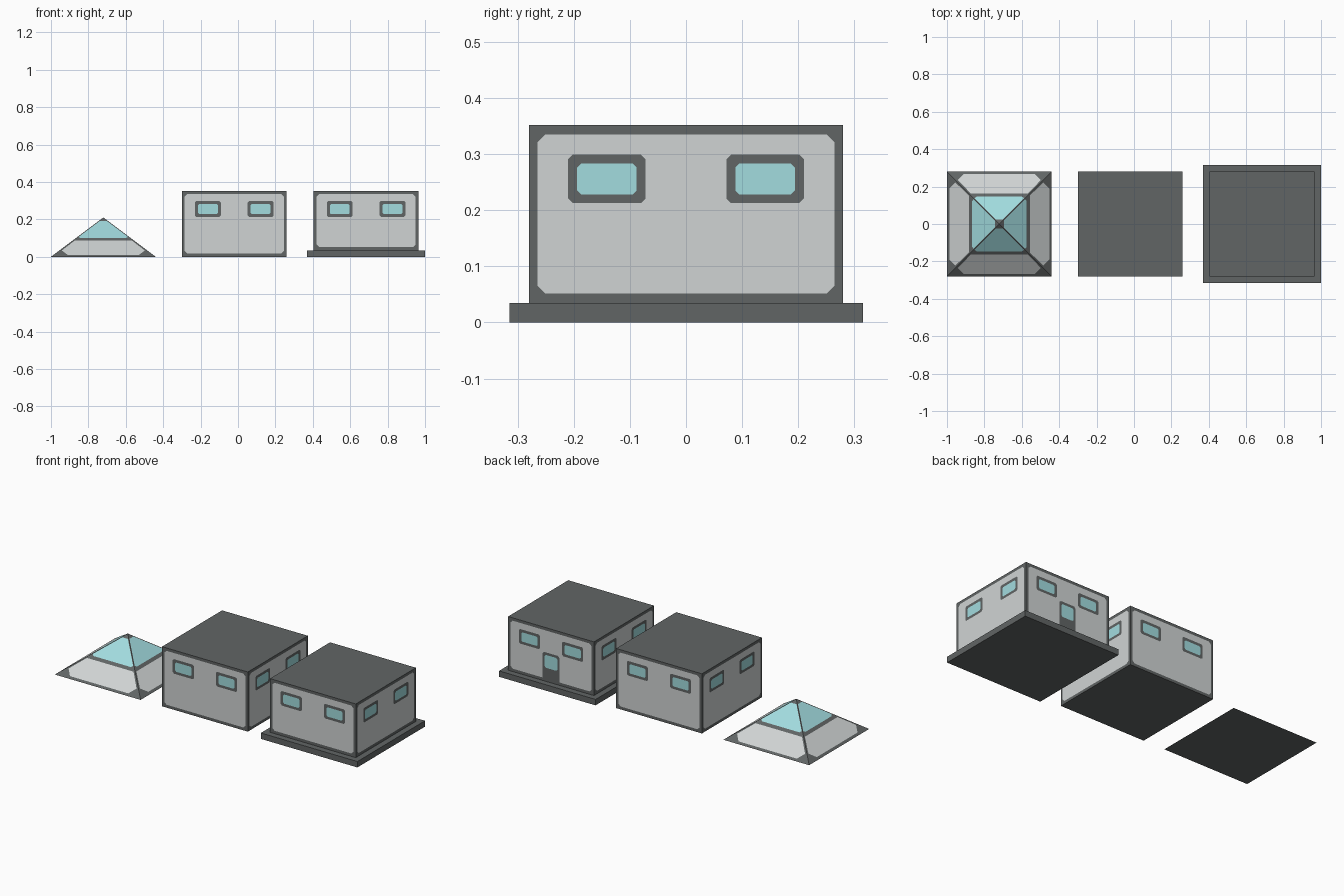
import bpy, bmesh, math
from mathutils import Vector, Matrix
from mathutils.geometry import delaunay_2d_cdt

if "Cube" in bpy.data.objects:
    bpy.data.objects.remove(bpy.data.objects["Cube"])


def srgb(r, g, b):
    f = lambda c: c / 12.92 if c <= 0.04045 else ((c + 0.055) / 1.055) ** 2.4
    return (f(r / 255), f(g / 255), f(b / 255), 1.0)


def material(name, colour):
    m = bpy.data.materials.new(name)
    m.diffuse_color = colour
    m.use_nodes = True
    m.node_tree.nodes["Principled BSDF"].inputs["Base Color"].default_value = m.diffuse_color
    return m


MATS = [material("dark grey trim", srgb(97, 101, 101)),
        material("light grey panel", srgb(208, 212, 212)),
        material("pale cyan glass", srgb(162, 220, 223))]
DARK, LIGHT, GLASS = 0, 1, 2
H = 0.28  # half width of every block


def rect(x0, x1, z0, z1, c=0.0):
    """Rectangle with cut corners, counter-clockwise."""
    if c == 0:
        return [(x0, z0), (x1, z0), (x1, z1), (x0, z1)]
    return [(x0 + c, z0), (x1 - c, z0), (x1, z0 + c), (x1, z1 - c),
            (x1 - c, z1), (x0 + c, z1), (x0, z1 - c), (x0, z0 + c)]


def mirror_poly(half):
    """Complete a symmetric outline from its right half (bottom to top)."""
    return half + [(-x, y) for x, y in reversed(half) if x > 0]


def inside(p, poly):
    n = len(poly)
    for i in range(n):
        a, b = poly[i], poly[(i + 1) % n]
        if (b[0] - a[0]) * (p[1] - a[1]) - (b[1] - a[1]) * (p[0] - a[0]) < 0:
            return False
    return True


def add_facet(bm, outline, regions, place):
    """Cut the colour regions into a flat facet; later regions win."""
    pts, edges = [], []
    for poly in [outline] + [r[0] for r in regions]:
        s, n = len(pts), len(poly)
        pts += [Vector(p) for p in poly]
        edges += [(s + i, s + (i + 1) % n) for i in range(n)]
    vs, _, tris, *_ = delaunay_2d_cdt(pts, edges, [], 0, 1e-5)
    verts = [bm.verts.new(place(v)) for v in vs]
    for t in tris:
        a, b, c = (vs[i] for i in t)
        area = (b - a).cross(c - a)
        if abs(area) < 1e-9:
            continue
        mid = (a + b + c) / 3
        order = t if area > 0 else list(reversed(t))
        f = bm.faces.new([verts[i] for i in order])
        f.material_index = DARK
        for poly, mat in regions:
            if inside(mid, poly):
                f.material_index = mat


def finish(bm, name, x):
    bmesh.ops.remove_doubles(bm, verts=bm.verts, dist=1e-5)
    me = bpy.data.meshes.new(name)
    bm.to_mesh(me)
    bm.free()
    for m in MATS:
        me.materials.append(m)
    ob = bpy.data.objects.new(name, me)
    ob.location.x = x
    bpy.context.collection.objects.link(ob)
    return ob


def turn(k):
    return Matrix.Rotation(k * math.pi / 2, 3, 'Z')


def cap(bm, z, up):
    q = [(-H, -H, z), (H, -H, z), (H, H, z), (-H, H, z)]
    bm.faces.new([bm.verts.new(p) for p in (q if up else q[::-1])])


def storey(name, x, z0, z1, door_side=None):
    bm = bmesh.new()
    for k in range(4):
        regions = [(rect(-0.265, 0.265, z0 + 0.017, z1 - 0.017, 0.014), LIGHT)]
        # pair of framed windows
        for c in (-0.141, 0.141):
            regions.append((rect(c - 0.069, c + 0.069, 0.213, 0.299, 0.008), DARK))
            regions.append((rect(c - 0.053, c + 0.053, 0.228, 0.283, 0.007), GLASS))
        # door with upper pane
        if k == door_side:
            regions.append((mirror_poly([(0.055, z0), (0.055, 0.196), (0.045, 0.206)]), DARK))
            regions.append((rect(-0.042, 0.042, 0.115, 0.191, 0.009), GLASS))
        add_facet(bm, rect(-H, H, z0, z1), regions,
                  lambda v, r=turn(k): r @ Vector((v.x, -H, v.y)))
    cap(bm, z0, False)
    cap(bm, z1, True)
    return finish(bm, name, x)


def pyramid_roof(name, x, height):
    bm = bmesh.new()
    # slope coordinates: across, minus distance from the axis
    panel = mirror_poly([(0.19, -0.267), (0.222, -0.235), (0.152, -0.163)])
    pane = mirror_poly([(0.122, -0.146), (0.132, -0.138), (0.018, -0.024)])
    for k in range(4):
        add_facet(bm, [(-H, -H), (H, -H), (0, 0)], [(panel, LIGHT), (pane, GLASS)],
                  lambda v, r=turn(k): r @ Vector((v.x, v.y, height * (1 + v.y / H))))
    cap(bm, 0, False)
    return finish(bm, name, x)


def base_slab(name, x, half, height):
    bm = bmesh.new()
    bmesh.ops.create_cube(bm, size=1, matrix=Matrix.Translation((0, 0, height / 2))
                          @ Matrix.Diagonal((2 * half, 2 * half, height, 1)))
    return finish(bm, name, x)


pyramid_roof("glazed_roof", -0.72, 0.21)
storey("upper_storey", -0.02, 0.0, 0.352)
storey("ground_storey", 0.685, 0.035, 0.352, door_side=2)
base_slab("ground_base", 0.685, 0.315, 0.035)
